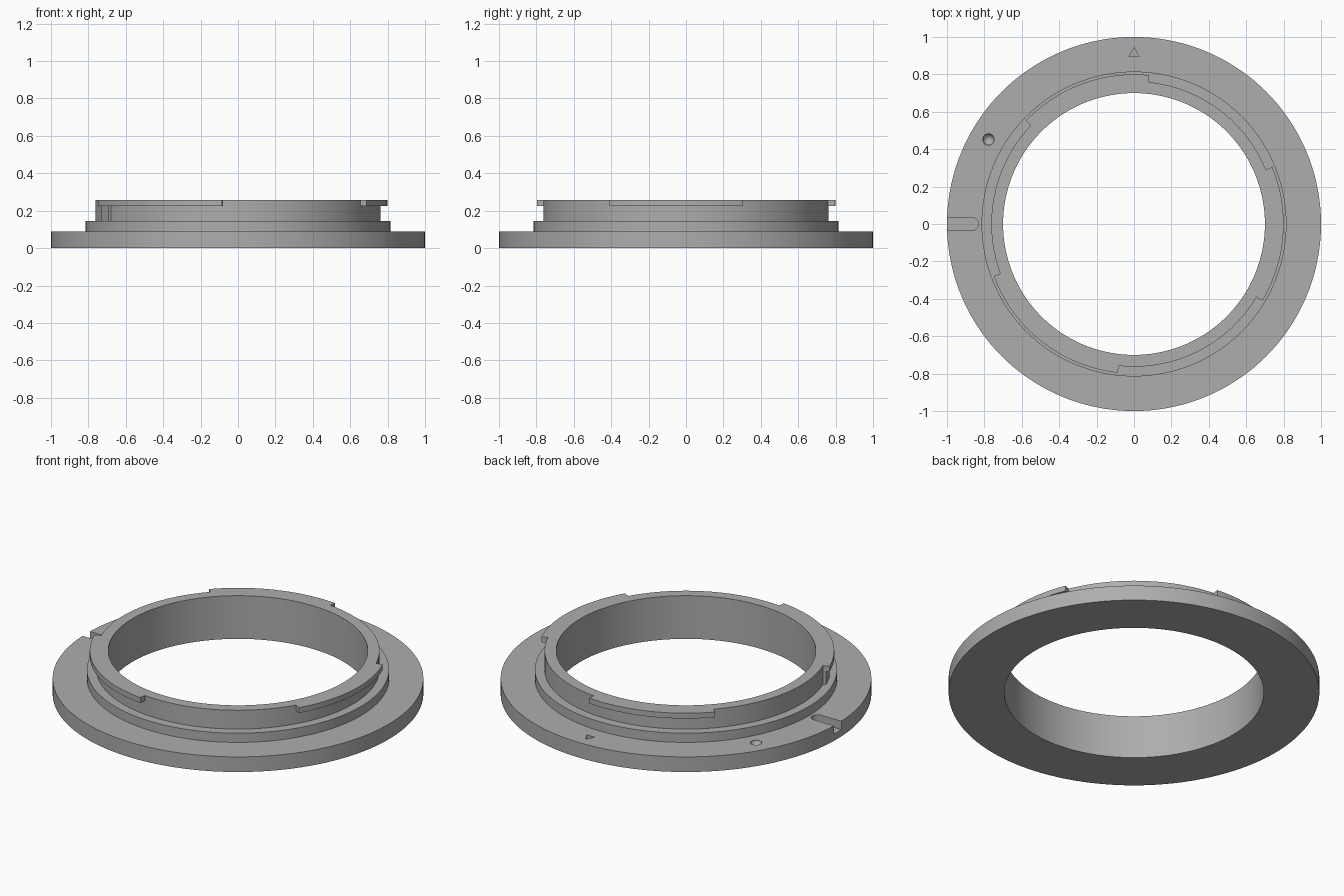
import bpy, bmesh
from math import sin, cos, pi, radians

if "Cube" in bpy.data.objects:
    bpy.data.objects.remove(bpy.data.objects["Cube"], do_unlink=True)

grey = bpy.data.materials.new("satin_grey")
grey.use_nodes = True
colour = (0.42, 0.42, 0.42, 1)
grey.diffuse_color = colour
grey.node_tree.nodes["Principled BSDF"].inputs["Base Color"].default_value = colour


def finish(name, bm):
    bmesh.ops.recalc_face_normals(bm, faces=bm.faces)
    mesh = bpy.data.meshes.new(name)
    bm.to_mesh(mesh)
    bm.free()
    mesh.materials.append(grey)
    obj = bpy.data.objects.new(name, mesh)
    bpy.context.collection.objects.link(obj)
    return obj


def revolve(name, profile, steps):
    """Closed ring from a (radius, z) profile."""
    bm = bmesh.new()
    rings = [[bm.verts.new((r * cos(2 * pi * i / steps), r * sin(2 * pi * i / steps), z))
              for r, z in profile] for i in range(steps)]
    n = len(profile)
    for i in range(steps):
        a, b = rings[i], rings[(i + 1) % steps]
        for j in range(n):
            k = (j + 1) % n
            bm.faces.new((a[j], b[j], b[k], a[k]))
    return finish(name, bm)


def prism(name, outline, z0, z1):
    """Upright solid over a flat outline."""
    bm = bmesh.new()
    low = [bm.verts.new((x, y, z0)) for x, y in outline]
    high = [bm.verts.new((x, y, z1)) for x, y in outline]
    bm.faces.new(low)
    bm.faces.new(high)
    for i in range(len(low)):
        k = (i + 1) % len(low)
        bm.faces.new((low[i], low[k], high[k], high[i]))
    return finish(name, bm)


def arc(radius, start, end, steps, cx=0, cy=0):
    return [(cx + radius * cos(radians(start + (end - start) * i / steps)),
             cy + radius * sin(radians(start + (end - start) * i / steps)))
            for i in range(steps + 1)]


def sector(name, inner, outer, start, end, z0, z1):
    steps = max(3, int((end - start) / 2.5))
    return prism(name, arc(outer, start, end, steps) + arc(inner, end, start, steps), z0, z1)


def combine(body, tool, operation):
    mod = body.modifiers.new("combine", 'BOOLEAN')
    mod.operation = operation
    mod.solver = 'EXACT'
    mod.object = tool
    bpy.context.view_layer.update()
    bpy.ops.object.modifier_apply(modifier=mod.name)
    bpy.data.objects.remove(tool, do_unlink=True)


# Flange, step and barrel as one turned ring
TOP, FLANGE = 0.257, 0.09
ring = revolve("mount_ring", [(0.7, 0), (1, 0), (1, FLANGE), (0.815, FLANGE),
                              (0.815, 0.145), (0.763, 0.145), (0.763, TOP), (0.7, TOP)], 144)
bpy.ops.object.select_all(action='DESELECT')
bpy.context.view_layer.objects.active = ring
ring.select_set(True)

# Three bayonet tabs and the stop under one of them
for start, end in ((84.2, 136.3), (200.4, 263.8), (329.2, 382.4)):
    combine(ring, sector("bayonet_tab", 0.73, 0.8, start, end, 0.225, TOP), 'UNION')
combine(ring, sector("stop_lug", 0.74, 0.78, 200.4, 207.3, 0.14, 0.24), 'UNION')

# Locking slot, index triangle and round dimple cut into the flange
slot = arc(0.035, -90, 90, 12, cx=-0.866) + [(-1.1, 0.035), (-1.1, -0.035)]
combine(ring, prism("slot_cutter", slot, 0.04, 0.12), 'DIFFERENCE')
triangle = [(-0.027, 0.895), (0.027, 0.895), (0, 0.943)]
combine(ring, prism("triangle_cutter", triangle, 0.07, 0.12), 'DIFFERENCE')
bm = bmesh.new()
bmesh.ops.create_uvsphere(bm, u_segments=24, v_segments=16, radius=0.031)
bmesh.ops.translate(bm, verts=bm.verts, vec=(-0.778, 0.452, FLANGE + 0.002))
combine(ring, finish("dimple_cutter", bm), 'DIFFERENCE')

bpy.ops.object.shade_smooth_by_angle(angle=radians(30))
